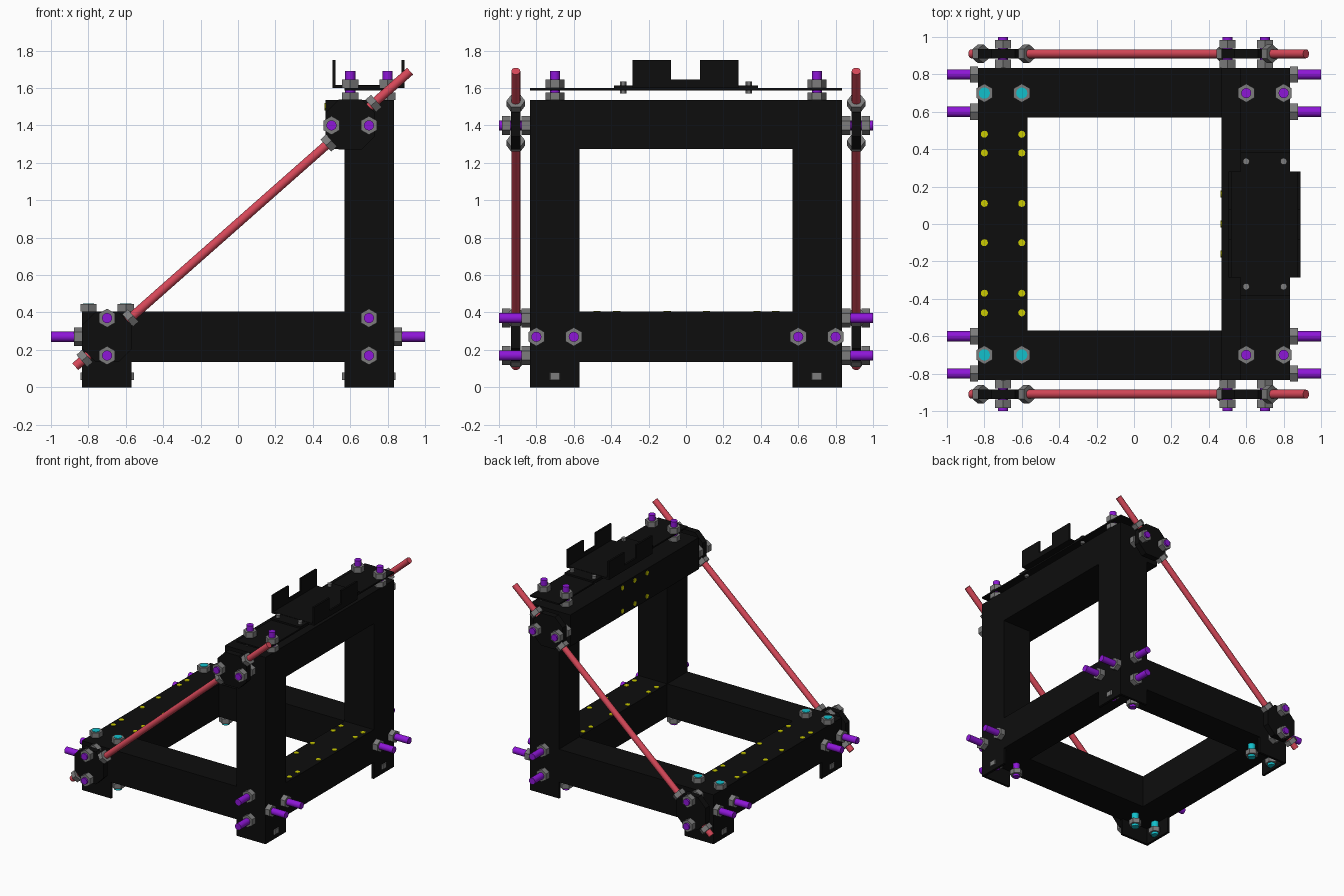
import bpy, bmesh
from mathutils import Vector, Matrix

cube = bpy.data.objects.get("Cube")
if cube:
    bpy.data.objects.remove(cube, do_unlink=True)


def material(name, rgb):
    m = bpy.data.materials.new(name)
    m.use_nodes = True
    m.diffuse_color = (*rgb, 1)
    m.node_tree.nodes["Principled BSDF"].inputs["Base Color"].default_value = (*rgb, 1)
    return m


BLACK = material("black frame", (0.004, 0.004, 0.004))
GREY = material("grey steel", (0.2, 0.2, 0.2))
PURPLE = material("purple rod", (0.27, 0.008, 0.68))
CYAN = material("cyan bolt", (0.006, 0.53, 0.6))
YELLOW = material("yellow hole", (0.6, 0.6, 0.0))
RED = material("red rod", (0.68, 0.065, 0.1))
ROUND = []


def finish(name, bm, mat):
    mesh = bpy.data.meshes.new(name)
    bm.to_mesh(mesh)
    bm.free()
    mesh.materials.append(mat)
    ob = bpy.data.objects.new(name, mesh)
    bpy.context.collection.objects.link(ob)
    return ob


def box(name, x, y, z, mat=BLACK):
    """Box from (min, max) pairs."""
    bm = bmesh.new()
    size = [b - a for a, b in (x, y, z)]
    mid = [(a + b) / 2 for a, b in (x, y, z)]
    bmesh.ops.create_cube(bm, size=1, matrix=Matrix.Translation(mid) @ Matrix.Diagonal((*size, 1)))
    return finish(name, bm, mat)


def rod(name, a, b, r, mat, sides=16):
    """Cylinder or hexagon prism between two points."""
    a, b = Vector(a), Vector(b)
    axis = (b - a).normalized()
    up = Vector((0, 1, 0)) if abs(axis.z) > 0.5 else Vector((0, 0, 1))
    side = up.cross(axis).normalized()
    up = axis.cross(side)
    rot = Matrix((side, up, axis)).transposed().to_4x4()
    bm = bmesh.new()
    bmesh.ops.create_cone(bm, cap_ends=True, segments=sides, radius1=r, radius2=r,
                          depth=(b - a).length, matrix=Matrix.Translation((a + b) / 2) @ rot)
    ob = finish(name, bm, mat)
    if sides > 6:
        ROUND.append(ob)
    return ob


def nut(a, b):
    rod("hex_nut", a, b, 0.05, GREY, 6)


def span(s, a, b):
    """Range mirrored by sign s, kept in order."""
    return tuple(sorted((s * a, s * b)))


IN, OUT, LOW, MID = 0.57, 0.835, 0.135, 0.405
TOP, BEAM_X = 1.535, 0.467

# Base frame, posts and corner feet
for s in (-1, 1):
    box("base_side_beam", (-OUT, OUT), span(s, IN, OUT), (LOW, MID))
    box("base_cross_beam", span(s, IN, OUT), (-OUT, OUT), (LOW, MID))
    box("post", (IN, OUT), span(s, IN, OUT), (LOW, TOP))
    for t in (-1, 1):
        box("foot_plate", span(t, IN, OUT), span(s, OUT - 0.02, OUT), (0, LOW))
        box("foot_side_plate", span(t, OUT - 0.02, OUT), span(s, IN, OUT), (0, LOW))
box("top_beam", (BEAM_X, OUT), (-OUT, OUT), (1.275, TOP))

# Corner bolts
for s in (-1, 1):
    for t in (-1, 1):
        # Lengthwise pairs
        for y in (0.6, 0.8):
            rod("long_bolt", (s * 0.5, t * y, 0.27), (s, t * y, 0.27), 0.027, PURPLE)
            nut((s * OUT, t * y, 0.27), (s * 0.877, t * y, 0.27))
        # Sideways pairs
        for z in (0.17, 0.37):
            rod("side_bolt", (s * 0.7, t * 0.6, z), (s * 0.7, t, z), 0.027, PURPLE)
            nut((s * 0.7, t * OUT, z), (s * 0.7, t * 0.88, z))
            if s < 0:
                nut((-0.7, t * 0.938, z), (-0.7, t * 0.985, z))
        # Upright pairs
        for x in (0.6, 0.8):
            p, q = s * x, t * 0.7
            nut((p, q, 0.038), (p, q, 0.078))
            if s < 0:
                rod("upright_bolt", (p, q, 0.02), (p, q, 0.449), 0.03, CYAN)
                nut((p, q, MID), (p, q, 0.445))
            else:
                rod("upright_rod", (p, q, 0.02), (p, q, 1.69), 0.027, PURPLE)
                nut((p, q, TOP), (p, q, 1.575))
                nut((p, q, 1.6), (p, q, 1.645))
    for x in (0.5, 0.7):
        rod("top_side_bolt", (x, s * 0.6, 1.4), (x, s, 1.4), 0.027, PURPLE)
        nut((x, s * OUT, 1.4), (x, s * 0.88, 1.4))
        nut((x, s * 0.938, 1.4), (x, s * 0.985, 1.4))


def bracket(x, z, y, h=0.133, c=0.07):
    """Square plate with its corners cut off."""
    bm = bmesh.new()
    outline = [(-h, c - h), (c - h, -h), (h - c, -h), (h, c - h),
               (h, h - c), (h - c, h), (c - h, h), (-h, h - c)]
    face = bm.faces.new([bm.verts.new((x + u, y - 0.026, z + v)) for u, v in outline])
    out = bmesh.ops.extrude_face_region(bm, geom=[face])
    moved = [v for v in out["geom"] if isinstance(v, bmesh.types.BMVert)]
    bmesh.ops.translate(bm, verts=moved, vec=(0, 0.052, 0))
    bmesh.ops.recalc_face_normals(bm, faces=bm.faces)
    finish("brace_bracket", bm, BLACK)


# Diagonal braces
for s in (-1, 1):
    y = s * 0.91
    low, high = Vector((-0.87, y, 0.11)), Vector((0.92, y, 1.69))
    rod("diagonal_brace", low, high, 0.024, RED)
    step = (high - low).normalized() * 0.02
    for x in (-0.82, -0.575, 0.485, 0.725):
        p = low.lerp(high, (x - low.x) / (high.x - low.x))
        nut(p - step, p + step)
    bracket(-0.7, 0.27, y)
    bracket(0.6, 1.405, y)

# Painted hole marks on the beams
for x in (-0.8, -0.6, 0.6, 0.8):
    for y in (0.48, 0.38, 0.11, -0.1, -0.37, -0.475):
        rod("hole_mark", (x, y, MID - 0.002), (x, y, MID + 0.004), 0.019, YELLOW, 12)
for z in (1.31, 1.5):
    for y in (-0.16, 0, 0.16):
        rod("beam_hole_mark", (BEAM_X + 0.002, y, z), (BEAM_X - 0.004, y, z), 0.019, YELLOW, 12)

# Top plate and open holder
box("top_plate", (IN, OUT), (-OUT, OUT), (1.588, 1.6))
box("holder_mount", (IN, OUT), (-0.385, 0.385), (1.6, 1.613))
box("holder_floor", (0.505, 0.89), (-0.285, 0.28), (1.6, 1.615))
for x in ((0.505, 0.52), (0.875, 0.89)):
    box("holder_wall", x, (-0.285, 0.28), (1.6, 1.645))
    for y in ((-0.285, -0.08), (0.075, 0.28)):
        box("holder_tab", x, y, (1.64, 1.75))
for x in (0.6, 0.8):
    for y in (-0.335, 0.335):
        rod("small_bolt", (x, y, 1.57), (x, y, 1.635), 0.018, GREY, 12)

# Smooth the round parts
bpy.ops.object.select_all(action="DESELECT")
for ob in ROUND:
    ob.select_set(True)
bpy.context.view_layer.objects.active = ROUND[0]
bpy.ops.object.shade_smooth_by_angle()
